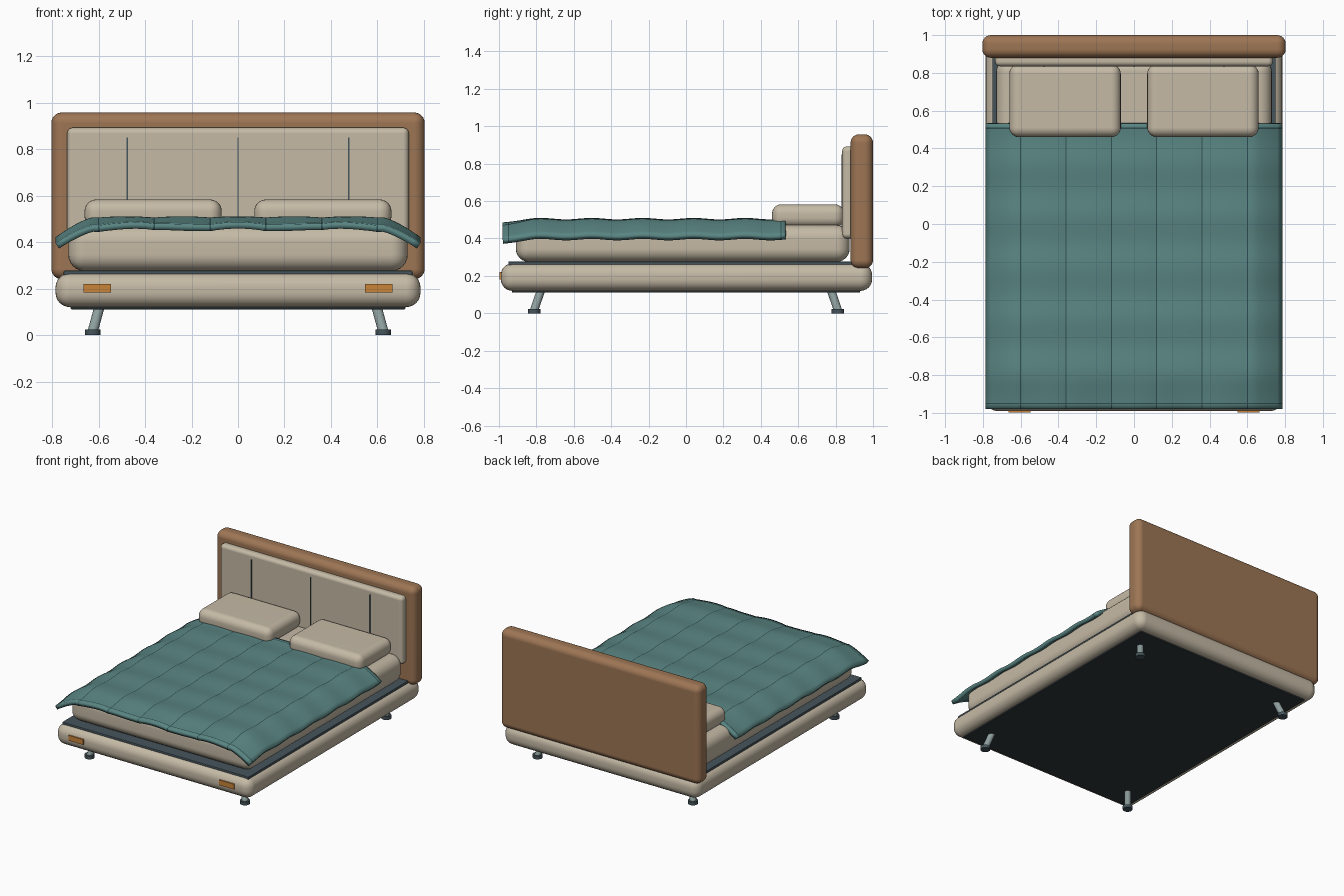
import bpy, bmesh, math
from mathutils import Vector

if "Cube" in bpy.data.objects:
    bpy.data.objects.remove(bpy.data.objects["Cube"], do_unlink=True)


def material(name, r, g, b):
    m = bpy.data.materials.new(name)
    m.use_nodes = True
    m.diffuse_color = (r, g, b, 1)
    node = next(n for n in m.node_tree.nodes if n.type == 'BSDF_PRINCIPLED')
    node.inputs["Base Color"].default_value = (r, g, b, 1)
    node.inputs["Roughness"].default_value = 0.8
    return m


BEIGE = material("beige fabric", 0.56, 0.49, 0.38)
BROWN = material("brown leather", 0.34, 0.18, 0.09)
TEAL = material("teal blanket", 0.10, 0.235, 0.225)
SEAM = material("dark teal stitching", 0.03, 0.08, 0.085)
SLATE = material("slate deck", 0.06, 0.09, 0.105)
DARK = material("dark underside", 0.03, 0.04, 0.045)
METAL = material("grey metal", 0.27, 0.35, 0.34)
ORANGE = material("orange tag", 0.58, 0.23, 0.04)


def finish(name, bm, mats, smooth=True):
    mesh = bpy.data.meshes.new(name)
    bm.to_mesh(mesh)
    bm.free()
    for m in mats:
        mesh.materials.append(m)
    obj = bpy.data.objects.new(name, mesh)
    bpy.context.collection.objects.link(obj)
    if smooth:
        bpy.ops.object.select_all(action='DESELECT')
        obj.select_set(True)
        bpy.context.view_layer.objects.active = obj
        bpy.ops.object.shade_smooth_by_angle(angle=math.radians(35))
    return obj


def box(name, x, y, z, mat, radius=0.0, segments=6):
    """Box from (min, max) ranges, with rounded edges."""
    bm = bmesh.new()
    bmesh.ops.create_cube(bm, size=1)
    for v in bm.verts:
        v.co = Vector([(r[0] + r[1]) / 2 + c * (r[1] - r[0])
                       for r, c in zip((x, y, z), v.co)])
    if radius:
        bmesh.ops.bevel(bm, geom=bm.edges[:], offset=radius, segments=segments,
                        profile=0.5, affect='EDGES', clamp_overlap=True)
    obj = finish(name, bm, [mat], radius > 0)
    if radius:
        obj.modifiers.new("flat sides", 'WEIGHTED_NORMAL').keep_sharp = True
    return obj


def rod(name, start, end, radius, mat, sides=20):
    bm = bmesh.new()
    axis = Vector(end) - Vector(start)
    bmesh.ops.create_cone(bm, cap_ends=True, segments=sides, radius1=radius,
                          radius2=radius, depth=axis.length)
    turn = axis.to_track_quat('Z', 'Y')
    for v in bm.verts:
        v.co = turn @ v.co + (Vector(start) + Vector(end)) / 2
    return finish(name, bm, [mat])


# Bed frame
box("base", (-0.785, 0.785), (-0.99, 0.995), (0.12, 0.267), BEIGE, 0.062)
box("underside", (-0.72, 0.72), (-0.93, 0.93), (0.11, 0.135), DARK, 0.005, 2)
box("deck", (-0.75, 0.75), (-0.95, 0.9), (0.255, 0.277), SLATE, 0.005, 2)
box("mattress", (-0.73, 0.73), (-0.91, 0.875), (0.275, 0.472), BEIGE, 0.07)

# Headboard with padded panel and its seams
box("headboard", (-0.803, 0.803), (0.88, 1.0), (0.24, 0.957), BROWN, 0.045)
box("headboard_panel", (-0.735, 0.735), (0.835, 0.9), (0.4, 0.892), BEIGE, 0.025)
for i in (-1, 0, 1):
    box("panel_seam", (i * 0.477 - 0.003, i * 0.477 + 0.003),
        (0.831, 0.838), (0.42, 0.85), SLATE)

# Pillows, tags and legs, mirrored on both sides
for side, s in (("left", 1), ("right", -1)):
    box(side + "_pillow", sorted((s * 0.07, s * 0.66)), (0.46, 0.845),
        (0.46, 0.583), BEIGE, 0.05)
    box(side + "_tag", sorted((s * 0.547, s * 0.665)), (-0.997, -0.98),
        (0.182, 0.22), ORANGE)
    for end, e in (("front", -1), ("back", 1)):
        name = end + "_" + side
        rod(name + "_leg", (s * 0.595, e * 0.775, 0.125),
            (s * 0.625, e * 0.812, 0.015), 0.022, METAL)
        rod(name + "_foot", (s * 0.625, e * 0.812, 0),
            (s * 0.625, e * 0.812, 0.024), 0.033, SLATE)

# Blanket: quilted sheet, drooping at the sides and the foot
HALF, FOOT, HEAD = 0.785, -0.98, 0.532
SEAMS_X = [0.24 * i + 0.12 for i in range(-3, 3)]
SEAMS_Y = [-0.95, 0.507]
W = 0.003


def spread(lo, hi, steps, seams):
    """Even stations plus a narrow pair around every seam."""
    stations = [lo + (hi - lo) * i / steps for i in range(steps + 1)]
    stations = [p for p in stations if all(abs(p - c) > 2 * W for c in seams)]
    return sorted(stations + [c + d for c in seams for d in (-W, W)])


def blanket_z(x, y):
    side = max(0, abs(x) - 0.62) / (HALF - 0.62)
    foot = max(0, -0.8 - y) / 0.18
    puff = 0.006 * abs(math.sin(math.pi * (x - 0.12) / 0.24)) ** 0.5
    ripple = 0.004 * math.sin(y * 23 + 0.6) + 0.005 * foot * math.cos(x * 15)
    drop = 0.088 * side ** 1.3
    return 0.5 + puff + ripple - drop - 0.025 * foot ** 1.6


xs = spread(-HALF, HALF, 60, SEAMS_X)
ys = spread(FOOT, HEAD, 60, SEAMS_Y)
bm = bmesh.new()
grid = [[bm.verts.new((x, y, blanket_z(x, y))) for x in xs] for y in ys]
for j in range(len(ys) - 1):
    for i in range(len(xs) - 1):
        face = bm.faces.new((grid[j][i], grid[j][i + 1],
                             grid[j + 1][i + 1], grid[j + 1][i]))
        c = face.calc_center_median()
        on_seam = (any(abs(c.x - p) < W for p in SEAMS_X)
                   or any(abs(c.y - p) < W for p in SEAMS_Y))
        face.material_index = int(on_seam)
blanket = finish("blanket", bm, [TEAL, SEAM])
thick = blanket.modifiers.new("thickness", 'SOLIDIFY')
thick.thickness = 0.028
thick.offset = -1
